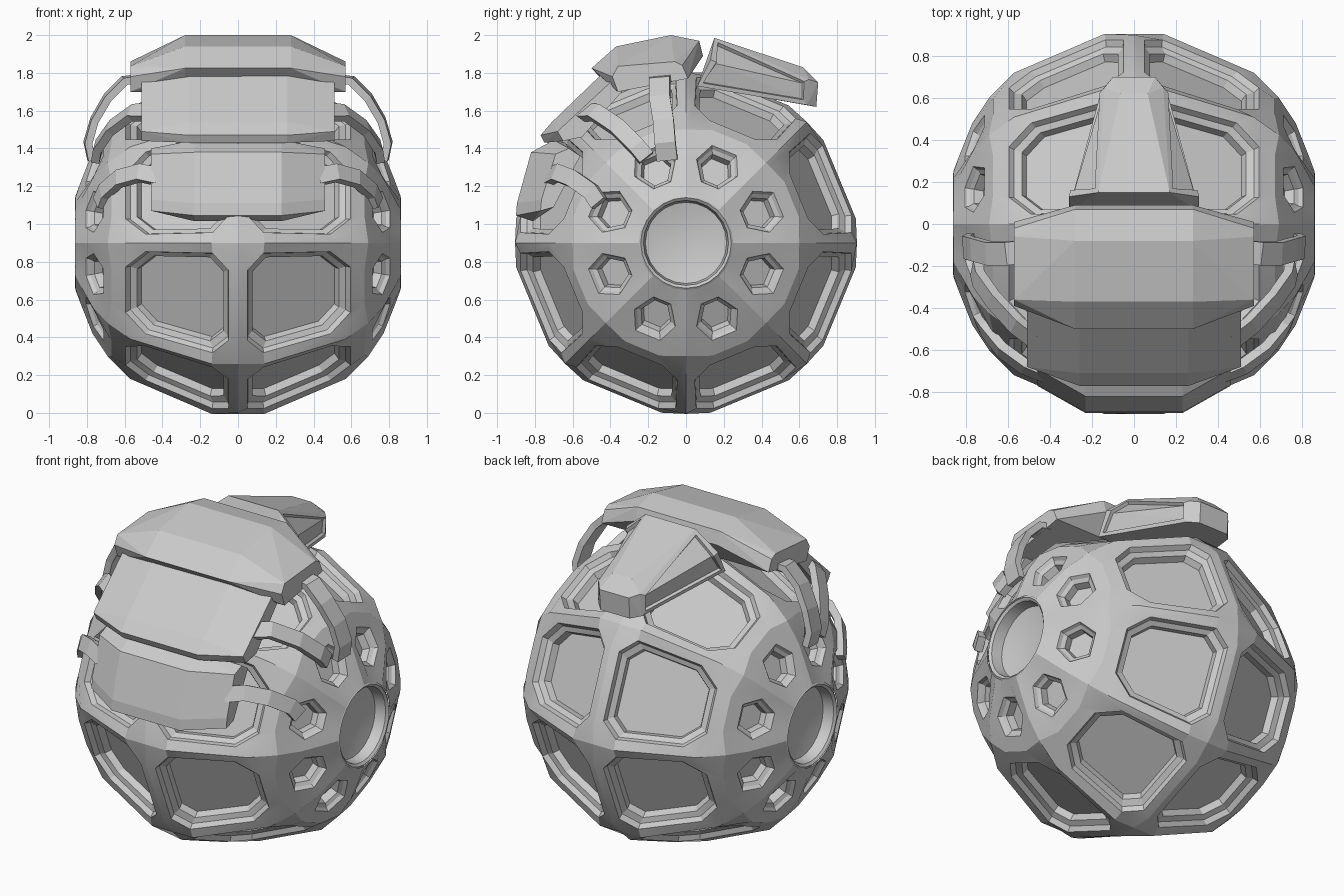
import bpy, bmesh, math
from mathutils import Vector

if "Cube" in bpy.data.objects:
    bpy.data.objects.remove(bpy.data.objects["Cube"])

CZ = 0.9
W = math.radians(22.5)


def finish(name, bm, smooth=None):
    bmesh.ops.remove_doubles(bm, verts=bm.verts[:], dist=0.002)
    bmesh.ops.recalc_face_normals(bm, faces=bm.faces[:])
    me = bpy.data.meshes.new(name)
    bm.to_mesh(me)
    bm.free()
    ob = bpy.data.objects.new(name, me)
    bpy.context.collection.objects.link(ob)
    if smooth:
        bpy.ops.object.select_all(action='DESELECT')
        ob.select_set(True)
        bpy.context.view_layer.objects.active = ob
        bpy.ops.object.shade_smooth_by_angle(angle=math.radians(smooth))
    return ob


# Ball shell: cells given as (x, tangent, radial) in one 45 degree wedge
def rib(x, r):
    return (x, -r * math.sin(W), r * math.cos(W))


def flip(p):
    return (p[0], -p[1], p[2])


def full(half):
    return half + [flip(p) for p in reversed(half)]


def plane(x, t):
    return (x, t, 0.885 - 0.4 * x)


def cell(bm, border, hole, normal, steps, place):
    """border: 4 corners of 3 points, hole: 8 points, steps: (scale, depth)."""
    def face(pts):
        clean = []
        for p in pts:
            if all((Vector(p) - Vector(q)).length > 1e-4 for q in clean):
                clean.append(p)
        if len(clean) > 2:
            bm.faces.new([bm.verts.new(place(*p)) for p in clean])
    for i in range(4):
        pre, mid, post = border[3 * i:3 * i + 3]
        a, b, c = hole[2 * i], hole[2 * i + 1], hole[(2 * i + 2) % 8]
        face([a, pre, mid, post, b])
        face([b, post, border[(3 * i + 3) % 12], c])
    # stepped recess
    nrm = Vector(normal).normalized()
    mid = sum((Vector(p) for p in hole), Vector()) / 8
    ring = hole
    for s, d in steps:
        new = [tuple(mid + (Vector(p) - mid) * s - nrm * d) for p in hole]
        for i in range(8):
            j = (i + 1) % 8
            face([ring[i], ring[j], new[j], new[i]])
        ring = new
    face(ring)


ring_pt = (0.67, -0.10, 0.605)
big_border = full([(0, -0.225, 0.88), rib(0, 0.905), rib(0.14, 0.905),
                   rib(0.57, 0.72), rib(0.69, 0.60), ring_pt])
big_hole = full([plane(0.05, -0.20), plane(0.135, -0.285),
                 plane(0.49, -0.235), plane(0.595, -0.13)])
h = math.radians(7.5)
small_border = full([ring_pt, rib(0.69, 0.60), rib(0.77, 0.48), rib(0.83, 0.33),
                     rib(0.86, 0.25), (0.86, -0.25 * math.sin(h), 0.25 * math.cos(h))])
side_pt = (0.765, -0.118, 0.43)
small_hole = full([(0.712, -0.07, 0.53), side_pt, side_pt, (0.805, -0.05, 0.33)])

bm = bmesh.new()
for k in range(8):
    a = W + k * math.pi / 4
    for s in (-1, 1):
        def place(x, t, n):
            return (s * x, n * math.cos(a) - t * math.sin(a),
                    CZ + n * math.sin(a) + t * math.cos(a))
        cell(bm, big_border, big_hole, (0.4, 0, 1),
             [(0.95, 0.03), (0.84, 0.045), (0.81, 0.085)], place)
        cell(bm, small_border, small_hole, (0.91, 0, 0.41),
             [(0.9, 0.02), (0.72, 0.035), (0.66, 0.08)], place)
finish("ball_shell", bm, 18)

# Round dished hubs on both sides
prof = [(0.85, 0.255), (0.862, 0.24), (0.85, 0.225), (0.785, 0.215),
        (0.765, 0.13), (0.758, 0.0)]
for s, nm in ((1, "right_hub"), (-1, "left_hub")):
    bm = bmesh.new()
    vs = [bm.verts.new((s * x, r, CZ)) for x, r in prof]
    es = [bm.edges.new(p) for p in zip(vs, vs[1:])]
    bmesh.ops.spin(bm, geom=vs + es, cent=(0, 0, CZ), axis=(1, 0, 0),
                   angle=2 * math.pi, steps=24, use_merge=True)
    finish(nm, bm, 30)


# Armour blocks: convex hull of mirrored points
def hull(pts):
    bm = bmesh.new()
    for x, y, z in pts:
        for s in (-1, 1):
            bm.verts.new((s * x, y, z))
    res = bmesh.ops.convex_hull(bm, input=bm.verts[:])
    junk = [g for g in set(res["geom_interior"] + res["geom_unused"])
            if isinstance(g, bmesh.types.BMVert) and g.is_valid]
    bmesh.ops.delete(bm, geom=junk, context='VERTS')
    bmesh.ops.dissolve_limit(bm, angle_limit=math.radians(4),
                             verts=bm.verts[:], edges=bm.edges[:])
    return bm


def plate(name, xm, mid, xe, end):
    finish(name, hull([(xm, y, z) for y, z in mid] + [(xe, y, z) for y, z in end]))


plate("upper_plate",
      0.28, [(-0.50, 1.825), (-0.37, 1.94), (-0.08, 2.0), (0.07, 1.97), (0.09, 1.89), (-0.45, 1.77)],
      0.57, [(-0.39, 1.78), (-0.36, 1.835), (-0.06, 1.86), (-0.02, 1.84), (0.01, 1.77), (-0.36, 1.70)])
plate("middle_plate",
      0.26, [(-0.36, 1.76), (-0.45, 1.79), (-0.71, 1.54), (-0.77, 1.47), (-0.75, 1.43), (-0.64, 1.45)],
      0.51, [(-0.34, 1.70), (-0.40, 1.75), (-0.61, 1.56), (-0.68, 1.49), (-0.65, 1.44), (-0.55, 1.46)])
plate("lower_plate",
      0.23, [(-0.64, 1.43), (-0.70, 1.445), (-0.82, 1.38), (-0.895, 1.11), (-0.90, 1.045), (-0.81, 1.015)],
      0.46, [(-0.56, 1.36), (-0.62, 1.40), (-0.69, 1.37), (-0.765, 1.13), (-0.77, 1.07), (-0.70, 1.09)])

# Tapered crest at the back of the top, with a pocket on each side
bm = hull([(0.17, 0.15, 1.985), (0.31, 0.13, 1.87), (0.31, 0.06, 1.73),
           (0.065, 0.62, 1.83), (0.10, 0.70, 1.75), (0.14, 0.65, 1.765),
           (0.10, 0.69, 1.62), (0.15, 0.64, 1.63)])
for s in (-1, 1):
    sides = [f for f in bm.faces if f.normal.x * s > 0.6 and f.calc_area() > 0.03]
    if sides:
        bmesh.ops.inset_region(bm, faces=sides, thickness=0.035)
        bmesh.ops.inset_region(bm, faces=sides, thickness=0.005, depth=-0.02)
finish("rear_crest", bm)


# Bent straps tying the plates to the ball
def strap(name, path, width, thick):
    bm = bmesh.new()
    pts = [Vector(p) for p in path]
    for s in (-1, 1):
        rings = []
        for i, p in enumerate(pts):
            t = (pts[min(i + 1, len(pts) - 1)] - pts[max(i - 1, 0)]).normalized()
            side = t.cross(p - Vector((0, 0, CZ))).normalized()
            up = side.cross(t)
            ring = []
            for u, v in ((-1, -1), (1, -1), (1, 1), (-1, 1)):
                q = p + side * u * width / 2 + up * v * thick / 2
                ring.append(bm.verts.new((s * q.x, q.y, q.z)))
            rings.append(ring)
        for a, b in zip(rings, rings[1:]):
            for i in range(4):
                j = (i + 1) % 4
                bm.faces.new((a[i], a[j], b[j], b[i]))
        bm.faces.new(rings[0])
        bm.faces.new(rings[-1])
    finish(name, bm)


strap("upper_straps", [(0.52, -0.13, 1.77), (0.60, -0.14, 1.76), (0.69, -0.14, 1.67),
                       (0.76, -0.12, 1.55), (0.795, -0.11, 1.43), (0.775, -0.10, 1.34)], 0.11, 0.04)
strap("middle_straps", [(0.47, -0.55, 1.59), (0.56, -0.48, 1.59), (0.67, -0.36, 1.51),
                        (0.74, -0.26, 1.41), (0.75, -0.21, 1.35)], 0.09, 0.045)
strap("lower_straps", [(0.42, -0.72, 1.25), (0.52, -0.68, 1.27), (0.63, -0.60, 1.24),
                       (0.71, -0.50, 1.17), (0.735, -0.46, 1.11)], 0.09, 0.045)
